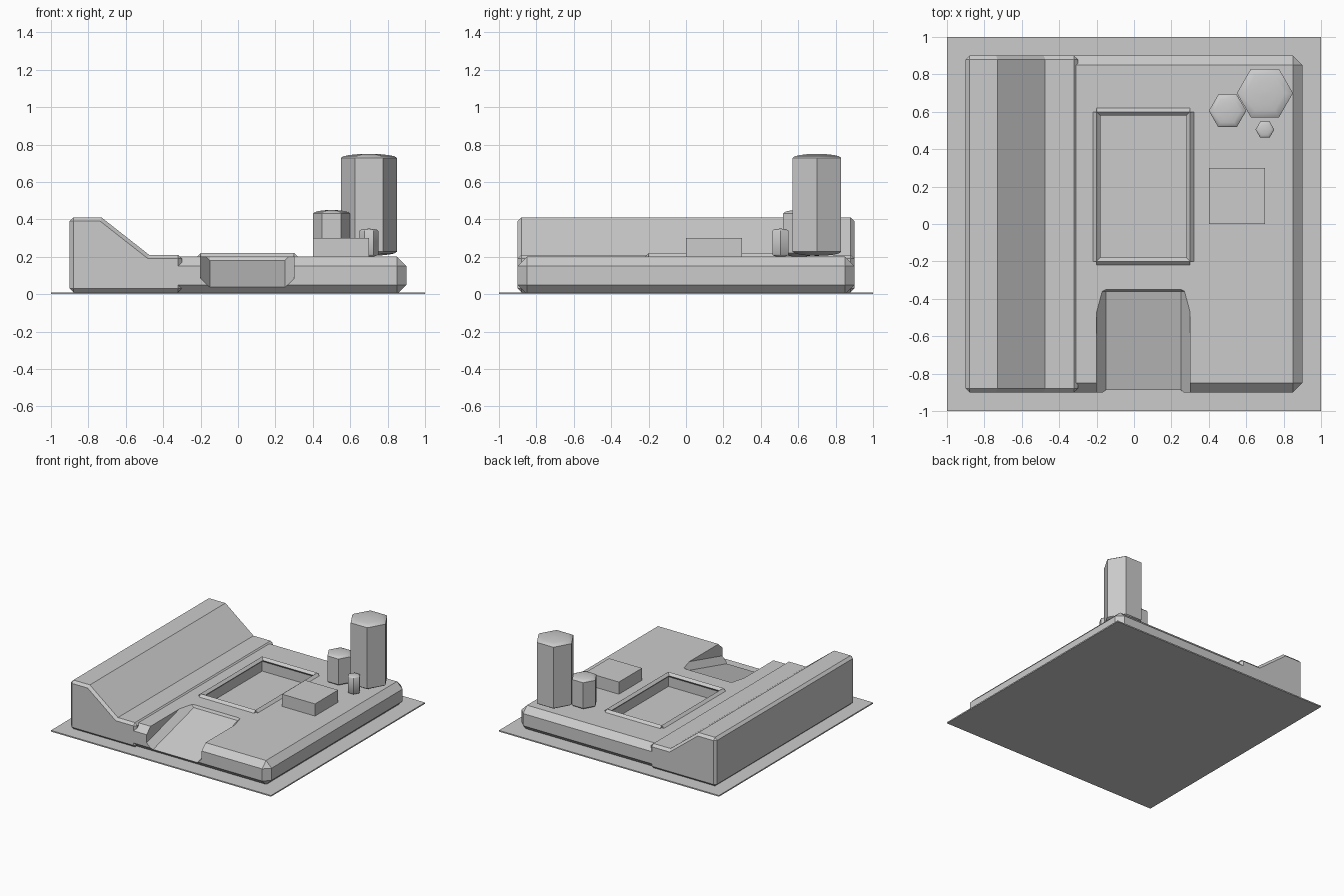
import bpy, bmesh, math
from mathutils import Vector

if "Cube" in bpy.data.objects:
    bpy.data.objects.remove(bpy.data.objects["Cube"])

grey = bpy.data.materials.new("plain grey")
grey.use_nodes = True
grey.diffuse_color = (0.6, 0.6, 0.6, 1)
grey.node_tree.nodes["Principled BSDF"].inputs["Base Color"].default_value = (0.6, 0.6, 0.6, 1)


def loft(name, rings, chamfer=0, smooth=False):
    """Skin a row of matching rings, cap the ends and chamfer the square corners."""
    bm = bmesh.new()
    loops = [[bm.verts.new(p) for p in ring] for ring in rings]
    n = len(loops[0])
    for a, b in zip(loops, loops[1:]):
        for i in range(n):
            j = (i + 1) % n
            bm.faces.new((a[i], a[j], b[j], b[i]))
    bm.faces.new(loops[0])
    bm.faces.new(loops[-1])
    bmesh.ops.recalc_face_normals(bm, faces=bm.faces)
    if chamfer:
        square = [e for e in bm.edges if e.calc_face_angle() > math.radians(45)]
        bmesh.ops.bevel(bm, geom=square, offset=chamfer, segments=1,
                        affect='EDGES', profile=0.5)
    mesh = bpy.data.meshes.new(name)
    bm.to_mesh(mesh)
    bm.free()
    mesh.materials.append(grey)
    obj = bpy.data.objects.new(name, mesh)
    bpy.context.collection.objects.link(obj)
    if smooth:
        bpy.ops.object.select_all(action='DESELECT')
        obj.select_set(True)
        bpy.context.view_layer.objects.active = obj
        bpy.ops.object.shade_smooth_by_angle(angle=math.radians(40))
    return obj


def box(name, x, y, z, chamfer=0):
    return loft(name, [[(x[0], y[0], h), (x[1], y[0], h), (x[1], y[1], h), (x[0], y[1], h)]
                       for h in z], chamfer)


def carve(target, cutter):
    cutter.hide_render = True
    mod = target.modifiers.new("carve", 'BOOLEAN')
    mod.operation = 'DIFFERENCE'
    mod.solver = 'EXACT'
    mod.object = cutter
    bpy.context.view_layer.objects.active = target
    bpy.ops.object.modifier_apply(modifier=mod.name)
    bpy.data.objects.remove(cutter)


# Ground plate and chamfered platform
box("ground_plate", (-1, 1), (-1, 1), (0, 0.01))
platform = box("platform", (-0.37, 0.9), (-0.9, 0.9), (0, 0.2), 0.05)

# Sloped entry ramp cut into the front of the platform
def ramp_section(y, floor):
    half = [(0.2, 0), (0.25, 0.05), (0.25, 0.5)]
    outline = half + [(-x, z) for x, z in reversed(half)]
    return [(x + 0.05, y, floor + z) for x, z in outline]

carve(platform, loft("ramp_cutter", [ramp_section(-1, 0.007), ramp_section(-0.36, 0.18),
                                     ramp_section(-0.34, 0.22)]))

# Rectangular basin
carve(platform, box("basin_cutter", (-0.2, 0.3), (-0.2, 0.6), (0.1, 0.4)))

# Diamond-section rails around the basin
def rail(name, start, end):
    start, end = Vector(start), Vector(end)
    up = Vector((0, 0, 0.02))
    side = (end - start).normalized().cross(up)
    loft(name, [[p + up, p + side, p - up, p - side] for p in (start, end)])

for name, y in (("front", -0.2), ("back", 0.6)):
    rail("basin_rail_" + name, (-0.2, y, 0.2), (0.3, y, 0.2))
for name, x in (("right", -0.2), ("left", 0.3)):
    rail("basin_rail_" + name, (x, -0.2, 0.2), (x, 0.6, 0.2))

# Long sloping bank along the right side
bank = [(-0.9, 0.01), (-0.9, 0.41), (-0.73, 0.41), (-0.475, 0.21), (-0.3, 0.21), (-0.3, 0.01)]
# Only the square corners are chamfered; the slope breaks stay crisp
loft("sloping_bank", [[(x, y, z) for x, z in bank] for y in (-0.9, 0.9)], 0.02)

# Low block beside the basin
box("low_block", (0.4, 0.7), (0, 0.3), (0.19, 0.3))

# Six-sided columns with softly domed ends
def column(name, x, y, r, bottom, top, dome):
    def ring(radius, z):
        return [(x + radius * math.cos(k * math.pi / 3),
                 y + radius * math.sin(k * math.pi / 3), z) for k in range(6)]
    arc = [(math.sin(math.radians(a)), math.cos(math.radians(a))) for a in (3, 25, 45, 65, 90)]
    upper = [ring(r * s, top - dome + dome * c) for s, c in arc]
    lower = [ring(r * s, bottom + dome - dome * c) for s, c in arc]
    loft(name, lower + upper[::-1], smooth=True)

column("tall_column", 0.7, 0.7, 0.15, 0.205, 0.75, 0.022)
column("medium_column", 0.5, 0.605, 0.1, 0.2, 0.45, 0.02)
column("small_column", 0.7, 0.505, 0.05, 0.2, 0.35, 0.012)
